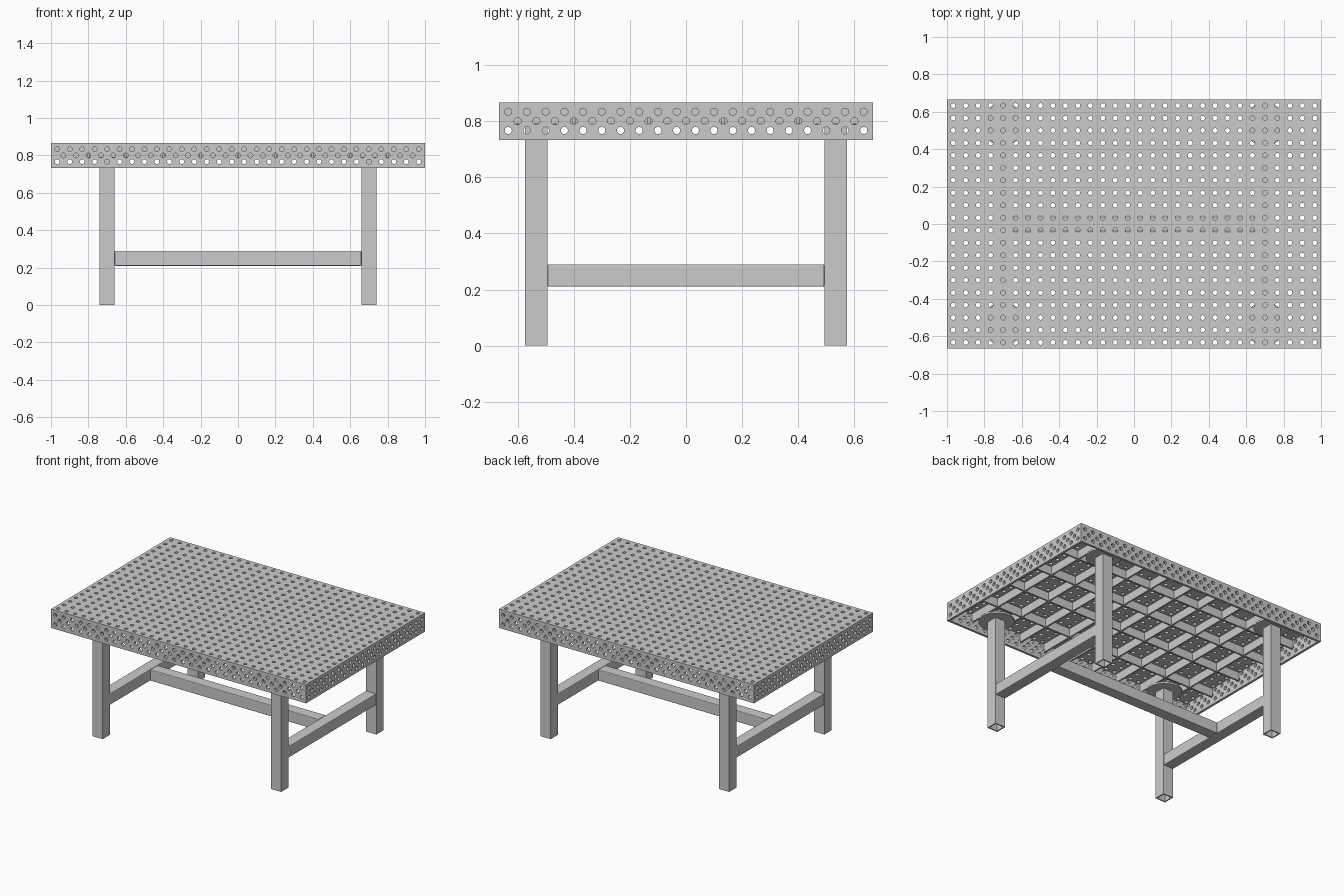
import bpy, bmesh, math
from mathutils import Vector

if "Cube" in bpy.data.objects:
    bpy.data.objects.remove(bpy.data.objects["Cube"])

P = 1 / 15          # hole pitch
R = 0.0127          # hole radius
T = P / 4           # plate thickness
HX, HY, TOP = 1.0, 2 / 3, 13 / 15
U = [1, 1, 1, .5, 0, -.5, -1, -1, -1, -1, -1, -.5, 0, .5, 1, 1]


def add_object(name, bm):
    me = bpy.data.meshes.new(name)
    bm.to_mesh(me)
    bm.free()
    ob = bpy.data.objects.new(name, me)
    bpy.context.collection.objects.link(ob)
    return ob


def hole_cell(bm, x, y, w, h):
    """Rectangle of w by h with a round hole in it."""
    outer, inner = [], []
    for k in range(16):
        a = k * math.pi / 8
        outer.append(bm.verts.new((x + U[k] * w / 2, y + U[k - 4] * h / 2, 0)))
        inner.append(bm.verts.new((x + R * math.cos(a), y + R * math.sin(a), 0)))
    for k in range(16):
        j = (k + 1) % 16
        bm.faces.new((outer[k], outer[j], inner[j], inner[k]))


def solid_cell(bm, x0, x1, y0, y1):
    n = round((x1 - x0) / (P / 4))
    for i in range(n):
        a, b = x0 + i * P / 4, x0 + (i + 1) * P / 4
        bm.faces.new([bm.verts.new((px, py, 0)) for px, py in
                      ((a, y0), (b, y0), (b, y1), (a, y1))])


def sheet(name, bm, loc, rot=(0, 0, 0)):
    bmesh.ops.remove_doubles(bm, verts=bm.verts, dist=1e-4)
    ob = add_object(name, bm)
    ob.location, ob.rotation_euler = loc, rot
    m = ob.modifiers.new("thickness", 'SOLIDIFY')
    m.thickness, m.offset = T, -1
    return ob


def side_plate(name, n, loc, turn):
    """Edge plate with three staggered rows of holes."""
    bm = bmesh.new()
    half, h = n * P / 2, P / 2
    for z in (TOP - h, TOP - 3 * h):
        for i in range(n):
            hole_cell(bm, -half + (i + .5) * P, z, P, h)
    for i in range(1, n):
        hole_cell(bm, -half + i * P, TOP - 2 * h, P, h)
    for x in (-half, half - h):
        solid_cell(bm, x, x + h, TOP - 2.5 * h, TOP - 1.5 * h)
    solid_cell(bm, -half, half, TOP - 4 * h, TOP - 3.5 * h)
    sheet(name, bm, loc, (math.pi / 2, 0, turn))


def box(name, lo, hi, bevel=0):
    bm = bmesh.new()
    bmesh.ops.create_cube(bm, size=1)
    lo, hi = Vector(lo), Vector(hi)
    for v in bm.verts:
        v.co = Vector([(lo[i] + hi[i]) / 2 + v.co[i] * (hi[i] - lo[i]) for i in range(3)])
    ob = add_object(name, bm)
    if bevel:
        m = ob.modifiers.new("bevel", 'BEVEL')
        m.width, m.segments = bevel, 2
    return ob


def tube_leg(name, x, y, z1, half=0.04, wall=0.008):
    """Square hollow leg, open at the foot."""
    bm = bmesh.new()
    rings = []
    for s, z in ((half, z1), (half, 0), (half - wall, 0), (half - wall, z1 - wall)):
        rings.append([bm.verts.new((x + a * s, y + b * s, z))
                      for a, b in ((-1, -1), (1, -1), (1, 1), (-1, 1))])
    for p, q in zip(rings, rings[1:]):
        for i in range(4):
            j = (i + 1) % 4
            bm.faces.new((p[i], q[i], q[j], p[j]))
    bm.faces.new(rings[0])
    bm.faces.new(rings[-1][::-1])
    bmesh.ops.recalc_face_normals(bm, faces=bm.faces)
    add_object(name, bm)


# perforated top plate
bm = bmesh.new()
for i in range(30):
    for j in range(20):
        hole_cell(bm, -HX + (i + .5) * P, -HY + (j + .5) * P, P, P)
sheet("top_plate", bm, (0, 0, TOP))

# perforated edge plates
side_plate("front_edge_plate", 30, (0, -HY, 0), 0)
side_plate("back_edge_plate", 30, (0, HY, 0), math.pi)
side_plate("right_edge_plate", 20, (HX, 0, 0), math.pi / 2)
side_plate("left_edge_plate", 20, (-HX, 0, 0), -math.pi / 2)

# rib grid under the top
RZ, RT = 0.79, 0.006
for i in range(-4, 5):
    x = i * 0.2
    box("cross_rib", (x - RT, -HY + T, RZ), (x + RT, HY - T, TOP - T))
for y in (-0.4, -0.4 / 3, 0.4 / 3, 0.4):
    box("long_rib", (-HX + T, y - RT, RZ), (HX - T, y + RT, TOP - T))

# legs with round mounting plates
LX, LY = 0.7, 0.533
for sx in (-1, 1):
    for sy in (-1, 1):
        tube_leg("leg", sx * LX, sy * LY, 0.782)
        bm = bmesh.new()
        bmesh.ops.create_cone(bm, cap_ends=True, segments=32, radius1=0.115,
                              radius2=0.115, depth=0.012)
        disc = add_object("leg_mount_plate", bm)
        disc.location = (sx * LX, sy * LY, 0.786)
    # end stretcher
    box("end_stretcher", (sx * LX - .04, -LY + .04, .21), (sx * LX + .04, LY - .04, .29), .005)

# long stretcher
box("long_stretcher", (-LX + .04, -.04, .21), (LX - .04, .04, .29), .005)
